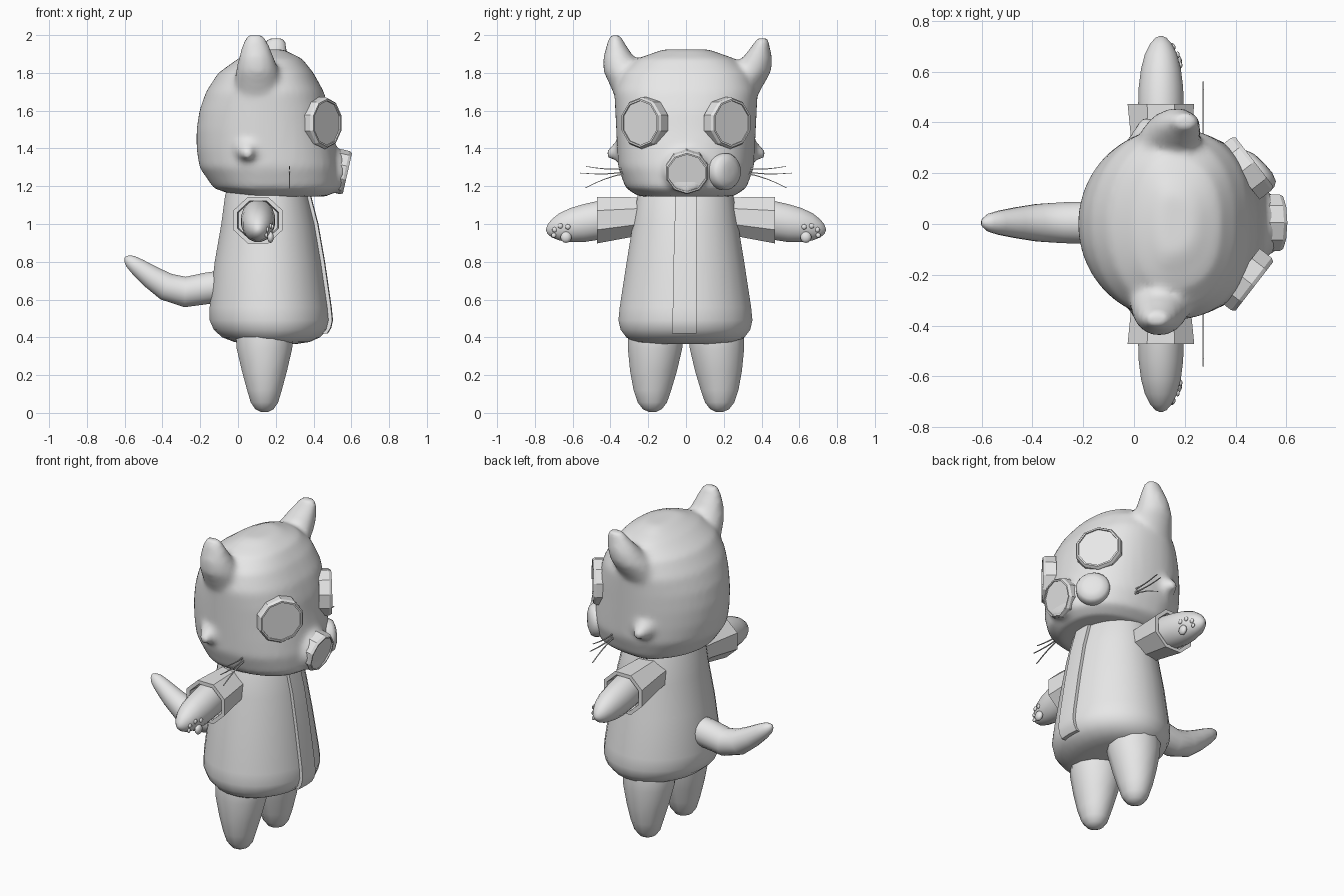
import bpy, bmesh, math
from mathutils import Vector as V

if "Cube" in bpy.data.objects:
    bpy.data.objects.remove(bpy.data.objects["Cube"])

grey = bpy.data.materials.new("plain grey")
grey.diffuse_color = (0.8, 0.8, 0.8, 1)
grey.use_nodes = True
grey.node_tree.nodes["Principled BSDF"].inputs["Base Color"].default_value = grey.diffuse_color
X, Y, Z = V((1, 0, 0)), V((0, 1, 0)), V((0, 0, 1))


def add_loft(bm, rings):
    """Skin a list of closed point rings and cap both ends."""
    loops = [[bm.verts.new(p) for p in ring] for ring in rings]
    n = len(loops[0])
    for a, b in zip(loops, loops[1:]):
        for i in range(n):
            j = (i + 1) % n
            bm.faces.new((a[i], a[j], b[j], b[i]))
    bm.faces.new(loops[0][::-1])
    bm.faces.new(loops[-1])


def oval(c, u, v, n=16, front=0.0, power=2.0):
    """Ring around c with half axes u and v; front replaces the +u radius."""
    pts = []
    for i in range(n):
        t = 2 * math.pi * (i + 0.5) / n
        cu, sv = math.cos(t), math.sin(t)
        if cu > 0 and front:
            cu = abs(cu) ** (2 / power) * front / u.length
            sv = math.copysign(abs(sv) ** (2 / power), sv)
        pts.append(V(c) + u * cu + v * sv)
    return pts


def finish(name, bm, angle=40):
    bmesh.ops.recalc_face_normals(bm, faces=bm.faces[:])
    me = bpy.data.meshes.new(name)
    bm.to_mesh(me)
    bm.free()
    me.materials.append(grey)
    for p in me.polygons:
        p.use_smooth = angle > 0
    if angle:
        me.set_sharp_from_angle(angle=math.radians(angle))
    ob = bpy.data.objects.new(name, me)
    bpy.context.collection.objects.link(ob)
    return ob


def loft(name, rings, angle=40):
    bm = bmesh.new()
    add_loft(bm, rings)
    return finish(name, bm, angle)


def disc(name, c, normal, profile, n=10, angle=0):
    """Turned part: profile is (radius, height along normal)."""
    w = V(normal).normalized()
    u = w.cross(Z).normalized()
    v = w.cross(u)
    return loft(name, [oval(V(c) + w * h, u * r, v * r, n) for r, h in profile], angle)


# Head: skull, muzzle, ears and cheek tufts blended into one skin
bm = bmesh.new()
skull = [(1.145, 0, .47, .25), (1.19, -.13, .53, .32), (1.3, -.205, .535, .36),
         (1.4, -.22, .52, .365), (1.5, -.22, .50, .37), (1.6, -.205, .485, .375),
         (1.7, -.17, .455, .38), (1.8, -.105, .40, .345), (1.875, 0, .34, .26), (1.925, .1, .24, .12)]
add_loft(bm, [oval((.13, 0, z), X * (.13 - back), Y * ry, 40, front - .13, 2.4)
              for z, back, front, ry in skull])
add_loft(bm, [oval((x, 0, z), Y * r, Z * r, 20)
              for x, z, r in ((.3, 1.31, .16), (.45, 1.3, .14), (.56, 1.275, .11))])
for s, tx, ty, tz in ((-1, .09, .375, 2.0), (1, .205, .405, 1.985)):
    base, tip = V((.11, s * .25, 1.68)), V((tx, s * ty, tz))
    ear = []
    for t, rx, ry in ((0, .14, .13), (.4, .115, .11), (.62, .095, .085), (.85, .07, .05), (1, .045, .03)):
        ear.append(oval(base.lerp(tip, t) + Y * s * .03 * math.sin(t * math.pi), X * rx, Y * ry))
    add_loft(bm, ear)
    add_loft(bm, [oval((.05, s * y, z), X * r, Z * r, 12)
                  for y, z, r in ((.25, 1.45, .12), (.36, 1.39, .06), (.42, 1.37, .02))])
head = finish("head", bm, 180)
mod = head.modifiers.new("blend", "REMESH")
mod.mode, mod.voxel_size, mod.use_smooth_shade = "VOXEL", 0.018, True
mod = head.modifiers.new("soften", "SMOOTH")
mod.factor, mod.iterations = 0.5, 8

# Goggle eyes, snout disc and side canister
rim = lambda r: [(r, -.06), (r, 0), (.93 * r, .015), (.86 * r, .015), (.86 * r, .006)]
for s, side in ((-1, "right"), (1, "left")):
    disc(side + "_eye", (.462, s * .236, 1.535), (.79, s * .61, 0), rim(.137))
disc("snout_disc", (.565, .005, 1.272), (.97, 0, -.22), rim(.117))
disc("canister", (.475, .205, 1.278), (.72, .69, 0),
     [(.085, -.08), (.097, -.02), (.097, .015), (.085, .035), (.05, .048), (.015, .05)], 24, 60)

# Whiskers: three thin curved blades on each side
for s, side in ((-1, "right"), (1, "left")):
    bm = bmesh.new()
    for z0, y1, z1, sag in ((1.30, .53, 1.305, .012), (1.285, .56, 1.27, .012), (1.275, .535, 1.19, .015)):
        rings = []
        for i in range(6):
            t = i / 5
            c = (.272, s * (.27 + (y1 - .27) * t), z0 + (z1 - z0) * t + sag * math.sin(t * math.pi) * (1 if z1 < 1.2 else -1))
            rings.append(oval(c, X * .004, Z * (.006 - .004 * t), 4))
        add_loft(bm, rings)
    finish(side + "_whiskers", bm)

# Coat with rounded hem
coat = [(.365, .05, .31, .20), (.375, -.02, .38, .27), (.40, -.085, .435, .315), (.44, -.13, .475, .345),
        (.49, -.152, .487, .357), (.56, -.152, .48, .35), (.8, -.125, .445, .313),
        (1.0, -.09, .41, .28), (1.15, -.07, .372, .255), (1.24, -.04, .33, .22)]
loft("coat", [oval(((b + f) / 2, -.003, z), X * (f - b) / 2, Y * ry, 28) for z, b, f, ry in coat], 50)

# Front flap following the coat
bm = bmesh.new()
add_loft(bm, [[V((f + dx, y, z)) for dx, y in ((-.03, y0), (.012, y0), (.016, -.01), (.012, .055), (-.03, .055))]
              for z, f, y0 in ((.42, .46, -.075), (.45, .478, -.075), (.49, .487, -.073), (.56, .48, -.07),
                               (.8, .445, -.066), (1.0, .41, -.06), (1.17, .366, -.055))])
finish("coat_flap", bm, 30)

# Arms, sleeves, paw pads and legs on both sides
for s, side in ((-1, "right"), (1, "left")):
    loft(side + "_sleeve", [oval((.106, s * y, z), X * rx, Z * rz, 8) for y, z, rx, rz in
         ((.15, 1.045, .11, .105), (.27, 1.038, .12, .112), (.472, 1.02, .142, .133),
          (.472, 1.02, .118, .11), (.40, 1.02, .112, .105))], 0)
    loft(side + "_arm", [oval((.106, s * y, z), X * r, Z * r * 1.15, 16) for y, z, r in
         ((.3, 1.04, .085), (.45, 1.022, .092), (.54, 1.005, .089), (.61, .995, .08),
          (.67, .985, .064), (.71, .977, .043), (.733, .972, .022), (.74, .97, .005))], 60)
    bm = bmesh.new()
    for x, y, z, r in ((.172, .635, .93, .03), (.182, .625, .985, .014),
                       (.172, .665, .99, .014), (.155, .695, .97, .014), (.15, .70, .94, .013)):
        new = bmesh.ops.create_uvsphere(bm, u_segments=10, v_segments=6, radius=r)["verts"]
        for v in new:
            v.co = V((x + v.co.x * .6, s * y + v.co.y, z + v.co.z))
    finish(side + "_paw_pads", bm, 60)
    loft(side + "_leg", [oval((.14, s * y, z), X * rx, Y * ry, 12) for z, y, rx, ry in
         ((.005, .178, .02, .02), (.02, .178, .05, .052), (.055, .178, .075, .08), (.12, .178, .095, .103),
          (.22, .172, .123, .128), (.34, .164, .152, .149), (.43, .16, .157, .152), (.5, .16, .14, .14))], 50)

# Upturned tail
path = [(-.05, .675, .085), (-.16, .66, .085), (-.28, .64, .082), (-.38, .668, .075),
        (-.46, .72, .062), (-.53, .772, .048), (-.57, .803, .036), (-.59, .818, .02), (-.598, .824, .005)]
rings = []
for i, (x, z, r) in enumerate(path):
    a, b = path[max(i - 1, 0)], path[min(i + 1, len(path) - 1)]
    d = V((b[0] - a[0], 0, b[1] - a[1])).normalized()
    rings.append(oval((x, .005, z), Y * r, d.cross(Y) * r, 16))
loft("tail", rings, 60)
